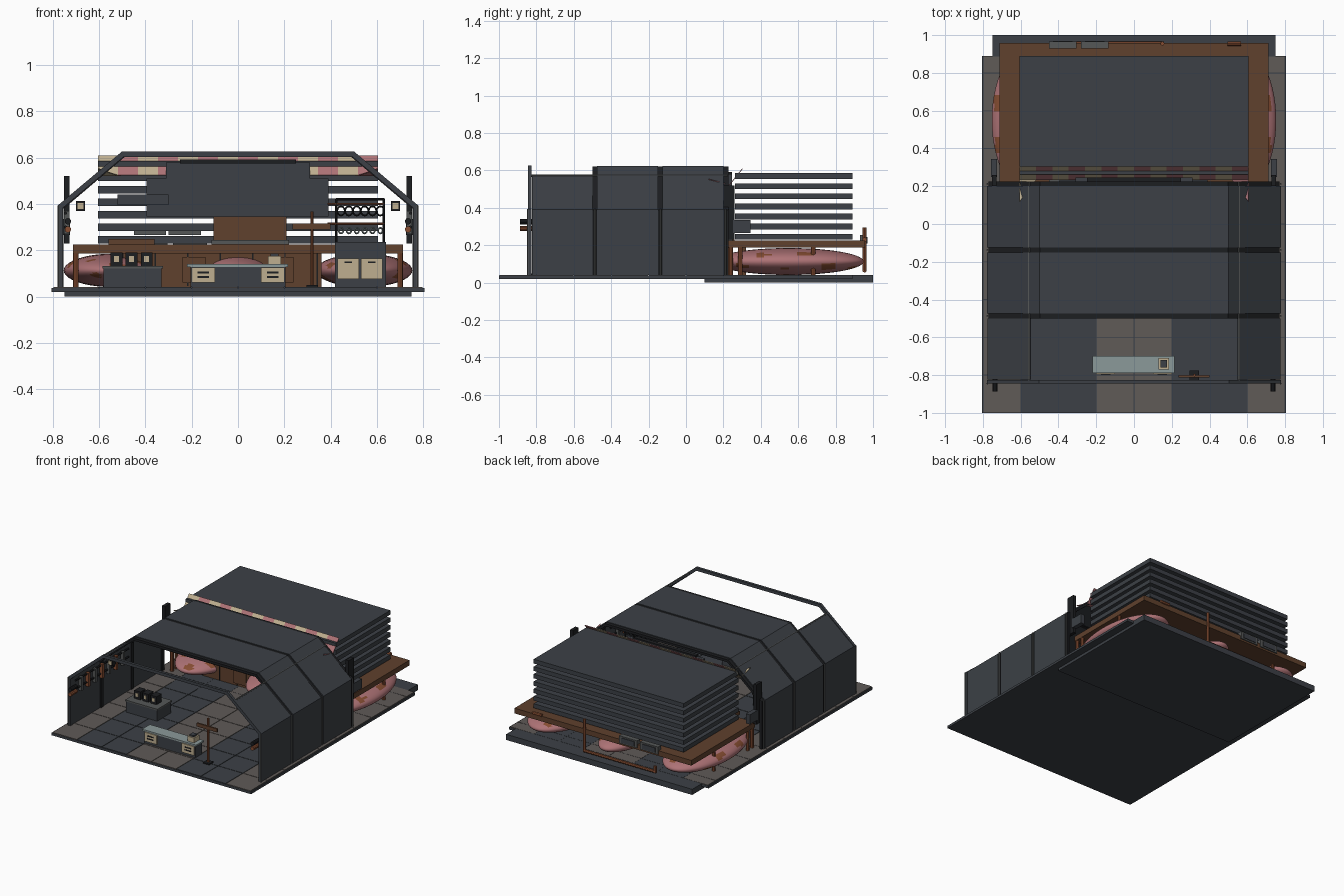
import bpy, bmesh, math
from mathutils import Vector

cube = bpy.data.objects.get("Cube")
if cube:
    bpy.data.objects.remove(cube, do_unlink=True)


def material(name, r, g, b):
    m = bpy.data.materials.new(name)
    m.use_nodes = True
    m.diffuse_color = (r, g, b, 1)
    m.node_tree.nodes["Principled BSDF"].inputs["Base Color"].default_value = (r, g, b, 1)
    return m


SLATE = material("dark slate", .045, .051, .061)
STONE = material("warm grey stone", .115, .103, .095)
WOOD = material("brown wood", .115, .052, .026)
PINK = material("dusty pink", .42, .17, .18)
TAN = material("pale tan", .52, .43, .28)
STEEL = material("pale steel", .26, .32, .32)
COPPER = material("copper", .24, .075, .032)
BLACK = material("black", .012, .013, .015)
GREY = material("mid grey", .09, .095, .095)


def make(name, bm, *mats):
    bmesh.ops.recalc_face_normals(bm, faces=bm.faces)
    me = bpy.data.meshes.new(name)
    bm.to_mesh(me)
    bm.free()
    ob = bpy.data.objects.new(name, me)
    bpy.context.collection.objects.link(ob)
    for m in mats:
        me.materials.append(m)
    return ob


def box(name, mat, x, y, z):
    """Box from (min, max) pairs on each axis."""
    bm = bmesh.new()
    bmesh.ops.create_cube(bm, size=1)
    for v in bm.verts:
        v.co = [(a + b) / 2 + c * (b - a) for c, (a, b) in zip(v.co, (x, y, z))]
    return make(name, bm, mat)


def tube(name, mat, points, r, sides=8):
    """Straight cylinders joined along a path."""
    bm = bmesh.new()
    for a, b in zip(points, points[1:]):
        a, b = Vector(a), Vector(b)
        d = b - a
        mat4 = d.to_track_quat('Z', 'Y').to_matrix().to_4x4()
        mat4.translation = (a + b) / 2
        bmesh.ops.create_cone(bm, cap_ends=True, segments=sides, radius1=r, radius2=r,
                              depth=d.length + r, matrix=mat4)
    return make(name, bm, mat)


def shell(name, mat, profile, y0, y1, t):
    """Folded sheet: an xz profile swept along y and thickened."""
    bm = bmesh.new()
    rows = [[bm.verts.new((x, y, z)) for x, z in profile] for y in (y0, y1)]
    for i in range(len(profile) - 1):
        bm.faces.new((rows[0][i], rows[0][i + 1], rows[1][i + 1], rows[1][i]))
    ob = make(name, bm, mat)
    mod = ob.modifiers.new("thickness", 'SOLIDIFY')
    mod.thickness, mod.offset, mod.use_even_offset = t, 0, True
    return ob


# Floor slabs and tile columns
box("floor", SLATE, (-.805, .805), (-1, .89), (.02, .037))
box("rear_base", SLATE, (-.75, .75), (.1, 1), (0, .041))
for i in range(8):
    x = -.8 + .2 * i
    mat = STONE if i in (0, 3, 4, 7) else SLATE
    for j in range(10):
        y = -.998 + .2 * j
        box("floor_tile", mat, (x + .002, x + .198), (y, min(y + .196, .888)), (.036, .042))

# Hall shell: wall, slope and roof sheets between the ribs
half = [(.768, .04), (.768, .388), (.498, .615)]
arch = half + [(-x, z) for x, z in reversed(half)]
for y0, y1 in ((-.475, -.15), (-.125, .2)):
    shell("roof_bay", SLATE, arch, y0, y1, .018)
for y in (-.487, -.137, .212):
    shell("roof_rib", BLACK, [(x * .992, z - .004) for x, z in arch], y - .014, y + .014, .018)
shell("front_arch", SLATE, arch, -.845, -.825, .022)
for s in (-1, 1):
    shell("front_side_panel", SLATE, [(s * .768, .04), (s * .768, .388), (s * .55, .57)],
          -.824, -.5, .016)
    tube("eave_rail", GREY, [(s * .556, -.84, .572), (s * .556, .22, .572)], .006)
    for y in (-.845, -.487, -.137, .212):
        tube("wall_post", GREY, [(s * .776, y, .04), (s * .776, y, .39)], .005, 6)
    box("side_box", SLATE, (min(s * .725, s * .757), max(s * .725, s * .757)),
        (.25, .345), (.265, .335))
    box("side_bracket", BLACK, (s * .74 - .012, s * .74 + .012), (.2, .26), (.23, .52))
    # Lamps on the front arch
    for z, mat in ((.325, BLACK), (.29, COPPER)):
        tube("arch_lamp", mat, [(s * .735, -.88, z), (s * .735, -.82, z)], .014, 10)
    box("inner_lamp", BLACK, (s * .68 - .02, s * .68 + .02), (-.5, -.46), (.37, .412))
    box("inner_lamp_glass", TAN, (s * .68 - .013, s * .68 + .013), (-.506, -.5), (.378, .404))
    # Wall rack with hung tools
    for z in (.3, .36):
        tube("wall_rack", BLACK, [(s * .745, -.8, z), (s * .745, -.2, z)], .007, 6)
    for k in range(7):
        y = -.76 + .08 * k
        box("wall_tool", COPPER if k % 2 else GREY, (s * .74 - .012, s * .74 + .012),
            (y, y + .02), (.27, .37))

# Hanging back panel with stepped top
box("back_panel", SLATE, (-.395, .39), (.222, .245), (.345, .51))
box("back_panel_upper", SLATE, (-.31, .31), (.222, .245), (.51, .58))
box("back_panel_cap", BLACK, (-.25, .25), (.215, .245), (.575, .592))
box("back_panel_strip", SLATE, (-.52, -.3), (.2, .222), (.395, .44))
box("back_cupboard", WOOD, (-.105, .21), (.2, .25), (.24, .345))
box("cupboard_shelf", GREY, (-.115, .22), (.18, .25), (.225, .245))
box("tray", WOOD, (-.56, -.36), (.18, .26), (.222, .248))
for x in (-.45, -.3):
    box("tray_rack", GREY, (x, x + .14), (.2, .25), (.265, .285))

# Stack of slabs on the wooden platform
for k in range(7):
    z = .23 + .054 * k
    box("stacked_slab", SLATE, (-.605, .605), (.262, .89), (z, z + .031))
box("platform", WOOD, (-.713, .713), (.225, .957), (.187, .225))
box("platform_front", WOOD, (-.5, .36), (.3, .32), (.042, .187))
for k in range(7):
    x = -.5 + .14 * k
    box("platform_groove", BLACK, (x, x + .006), (.295, .302), (.045, .185))
for x in (-.24, .14):
    box("platform_door", WOOD, (x, x + .1), (.29, .3), (.06, .17))
for s in (-1, 1):
    for y in (.24, .29, .68):
        tube("platform_leg", COPPER, [(s * .7, y, .04), (s * .7, y, .19)], .012)

# Patched float bags under the platform
for x, rx in ((-.545, .208), (0, .16), (.545, .208)):
    bm = bmesh.new()
    bmesh.ops.create_uvsphere(bm, u_segments=40, v_segments=28, radius=1)
    for v in bm.verts:
        v.co = (x + v.co.x * rx, .55 + v.co.z * .4, .113 + v.co.y * .072)
    for f in bm.faces:
        f.smooth = True
        c = f.calc_center_median()
        f.material_index = int(math.sin(c.x * 31 + 2) * math.sin(c.y * 27) * math.sin(c.z * 55) > .5)
    make("float_bag", bm, PINK, COPPER)

# Back pipe, control plates and fittings
tube("back_pipe", COPPER, [(.15, .955, .29), (.15, .955, .065), (-.42, .955, .065),
                           (-.42, .955, .1)], .011)
for x in (-.45, -.28):
    box("control_plate", GREY, (x, x + .145), (.93, .965), (.2, .255))
    box("control_face", SLATE, (x + .02, x + .125), (.964, .97), (.21, .245))
tube("back_fitting", COPPER, [(.5, .955, .23), (.56, .955, .23)], .012)

# Striped awning with pointed ends
bm = bmesh.new()
n = 14
edge = [[bm.verts.new((-.605 + 1.21 * i / n, y, z)) for i in range(n + 1)]
        for y, z in ((.3, .61), (.232, .525))]
for i in range(n):
    f = bm.faces.new((edge[0][i], edge[0][i + 1], edge[1][i + 1], edge[1][i]))
    f.material_index = i % 2
for i, j in ((0, 1), (n, n - 1)):
    tip = bm.verts.new((edge[1][i].co.x, .12, .555))
    bm.faces.new((edge[1][i], edge[1][j], tip)).material_index = int(i > 0)
make("awning", bm, TAN, PINK).modifiers.new("thickness", 'SOLIDIFY').thickness = .004

# Low front bench with drawers
box("bench", SLATE, (-.205, .205), (-.785, -.705), (.042, .13))
box("bench_top", STEEL, (-.22, .215), (-.79, -.7), (.128, .14))
for x in (-.2, .1):
    box("bench_drawer", TAN, (x, x + .1), (-.793, -.785), (.06, .125))
    for z in (.08, .1):
        box("drawer_slot", BLACK, (x + .025, x + .075), (-.796, -.793), (z, z + .008))
box("bench_box", TAN, (.13, .185), (-.77, -.71), (.14, .175))
box("bench_box_lid", SLATE, (.14, .175), (-.76, -.72), (.175, .186))

# Sign post
tube("sign_post", COPPER, [(.32, -.8, .04), (.32, -.8, .365)], .007)
box("sign_arm", WOOD, (.235, .4), (-.812, -.8), (.29, .315))
box("sign_foot", BLACK, (.295, .345), (-.825, -.775), (.04, .05))

# Crate with three canisters
box("crate", SLATE, (-.58, -.33), (-.46, -.3), (.042, .125))
box("crate_top", GREY, (-.585, -.325), (-.465, -.295), (.122, .132))
for x in (-.525, -.46, -.395):
    box("canister", BLACK, (x - .025, x + .025), (-.41, -.35), (.132, .19))
    box("canister_label", TAN, (x - .01, x + .01), (-.414, -.41), (.15, .175))

# Kitchen cabinet with hook rack
box("cabinet", SLATE, (.42, .64), (-.3, -.14), (.042, .235))
for x in (.43, .532):
    box("cabinet_door", TAN, (x, x + .092), (-.307, -.3), (.075, .165))
    box("door_handle", BLACK, (x + .03, x + .062), (-.31, -.307), (.145, .152))
tube("rack_frame", BLACK, [(.425, -.2, .235), (.425, -.2, .42), (.63, -.2, .42), (.63, -.2, .235)], .005)
for z, r in ((.37, .02), (.285, .012)):
    tube("rack_bar", COPPER, [(.39, -.2, z + .03), (.63, -.2, z + .03)], .005)
    for k in range(6):
        x = .445 + .034 * k
        bpy.ops.mesh.primitive_torus_add(major_segments=12, minor_segments=6, major_radius=r,
                                         minor_radius=.004, location=(x, -.2, z),
                                         rotation=(math.pi / 2, 0, .6))
        hook = bpy.context.object
        hook.name = "rack_hook"
        hook.data.materials.append(BLACK if r > .015 else STEEL)
